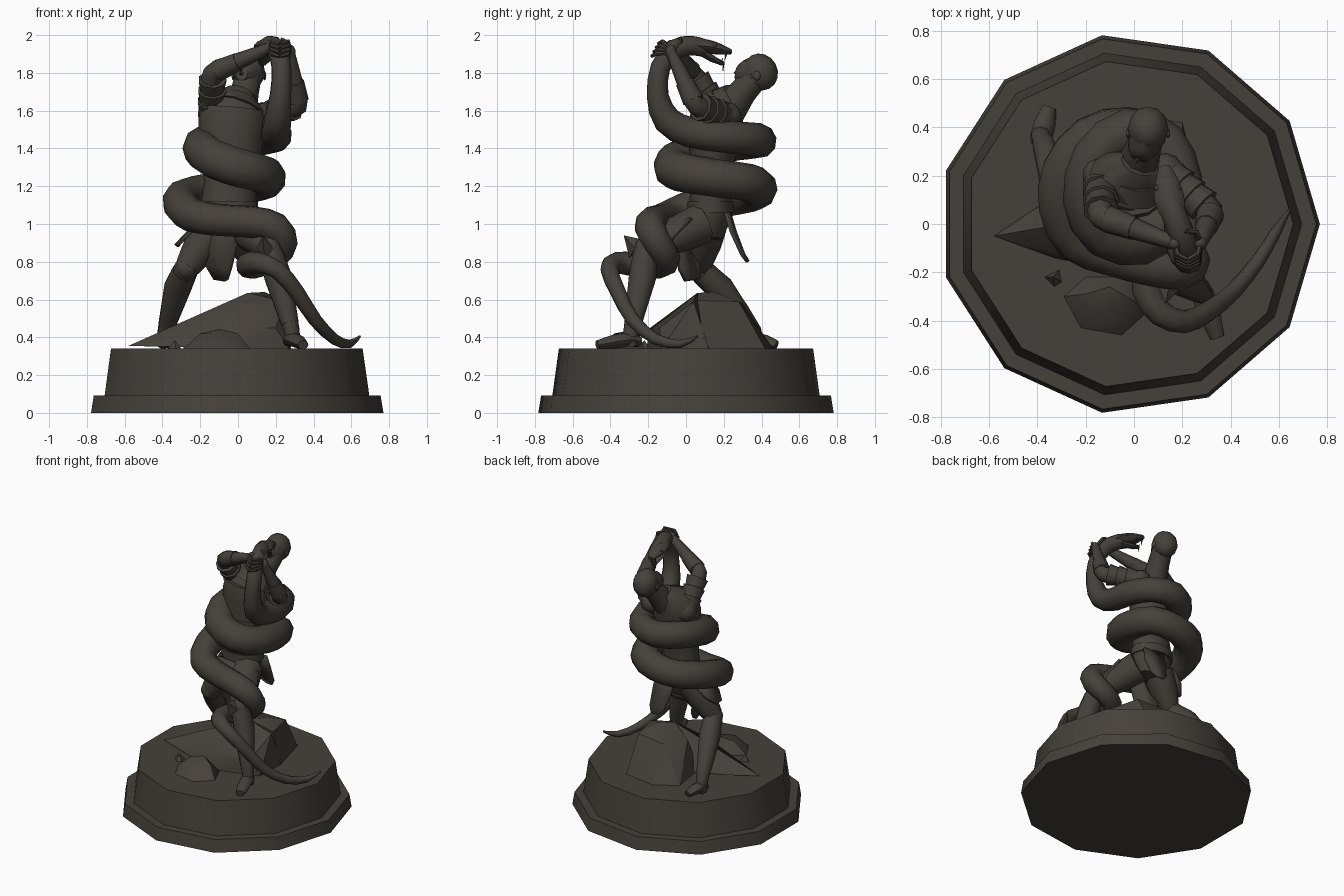
import bpy, bmesh, math
from mathutils import Vector, Matrix

bronze = bpy.data.materials.new("dark bronze")
bronze.diffuse_color = (0.060, 0.052, 0.043, 1)


def finish(name, bm, angle=40):
    bmesh.ops.recalc_face_normals(bm, faces=bm.faces)
    me = bpy.data.meshes.new(name)
    bm.to_mesh(me)
    bm.free()
    ob = bpy.data.objects.new(name, me)
    bpy.context.collection.objects.link(ob)
    me.materials.append(bronze)
    bpy.ops.object.select_all(action='DESELECT')
    bpy.context.view_layer.objects.active = ob
    ob.select_set(True)
    bpy.ops.object.shade_smooth_by_angle(angle=math.radians(angle))
    return ob


def tube(name, pts, sides=8, flat=1.0, ref=(1, 0, 0), sub=1, angle=50):
    """Sweep a ring through (x, y, z, radius) points; flat squashes it across ref."""
    P = [Vector(p) for p in pts]
    if sub > 1:                                   # Catmull-Rom refinement
        Q = []
        for i in range(len(P) - 1):
            a, b, c, d = P[max(i - 1, 0)], P[i], P[i + 1], P[min(i + 2, len(P) - 1)]
            for k in range(sub):
                t = k / sub
                Q.append(0.5 * (2 * b + (c - a) * t + (2 * a - 5 * b + 4 * c - d) * t * t
                                + (3 * b - a - 3 * c + d) * t ** 3))
        P = Q + [P[-1]]
    bm = bmesh.new()
    side, rings = Vector(ref), []
    for i, p in enumerate(P):
        tan = (P[min(i + 1, len(P) - 1)] - P[max(i - 1, 0)]).xyz.normalized()
        side = (side - tan * side.dot(tan)).normalized()
        other = tan.cross(side)
        rings.append([bm.verts.new(p.xyz + p.w * (side * math.cos(a) + other * math.sin(a) * flat))
                      for a in (2 * math.pi * k / sides for k in range(sides))])
    for r, s in zip(rings, rings[1:]):
        for k in range(sides):
            bm.faces.new((r[k], r[(k + 1) % sides], s[(k + 1) % sides], s[k]))
    bm.faces.new(rings[0])
    bm.faces.new(rings[-1])
    return finish(name, bm, angle)


def banded(name, a, b, n, r0, r1):
    """Overlapping flared bands from a to b."""
    a, b, pts = Vector(a), Vector(b), []
    for i in range(n):
        r = r0 + (r1 - r0) * i / max(n - 1, 1)
        for t, k in ((i + 0.02, 0.9), (i + 0.98, 1.06)):
            pts.append((*a.lerp(b, t / n), r * k))
    return tube(name, pts, 9, angle=42)


def ball(name, loc, size, tilt=0, seg=12):
    bm = bmesh.new()
    m = Matrix.Translation(loc) @ Matrix.Rotation(tilt, 4, 'X') @ Matrix.Diagonal((*size, 1))
    bmesh.ops.create_uvsphere(bm, u_segments=seg, v_segments=8, radius=1, matrix=m)
    return finish(name, bm, 60)


def hull(name, pts, angle=30):
    bm = bmesh.new()
    for p in pts:
        bm.verts.new(p)
    bmesh.ops.convex_hull(bm, input=bm.verts)
    return finish(name, bm, angle)


def cloth(name, rows, thick=0.018):
    """Strip of cloth given as left/right edge points from top to bottom."""
    bm = bmesh.new()
    v = [[bm.verts.new(p) for p in row] for row in rows]
    for r, s in zip(v, v[1:]):
        bm.faces.new((r[0], r[1], s[1], s[0]))
    ob = finish(name, bm, 30)
    mod = ob.modifiers.new("thickness", 'SOLIDIFY')
    mod.thickness, mod.offset = thick, 0


# Eleven-sided stepped plinth
bm = bmesh.new()
rings = [[bm.verts.new((r * math.cos(2 * math.pi * k / 11) - 0.02, r * math.sin(2 * math.pi * k / 11), z))
          for k in range(11)] for r, z in ((.79, 0), (.775, .092), (.715, .092), (.68, .34))]
for r, s in zip(rings, rings[1:]):
    for k in range(11):
        bm.faces.new((r[k], r[(k + 1) % 11], s[(k + 1) % 11], s[k]))
bm.faces.new(rings[0])
bm.faces.new(rings[-1])
finish("plinth", bm, 40)

# Rocks on the plinth
hull("rock_slab", [(-.58, -.05, .355), (-.4, .07, .36), (-.33, -.14, .35), (0, -.21, .34), (.27, -.13, .34),
                   (.28, .12, .34), (-.38, -.02, .44), (-.2, .02, .52), (.05, .06, .635), (.25, .04, .59),
                   (-.04, -.19, .45), (.2, -.14, .45), (0, .2, .34)])
hull("rock_block", [(-.16, .08, .34), (-.2, .36, .34), (-.05, .46, .34), (.2, .42, .34), (.28, .1, .34),
                    (-.1, .12, .56), (.05, .06, .635), (.14, .15, .64), (.25, .06, .595), (.2, .28, .59), (-.03, .3, .58)])
hull("front_boulder", [(-.29, -.3, .34), (-.22, -.43, .34), (-.05, -.46, .34), (.06, -.36, .34), (.0, -.22, .34),
                       (-.2, -.22, .34), (-.2, -.29, .42), (-.1, -.26, .445), (-.0, -.32, .42), (-.14, -.38, .42)], 50)
hull("pebble", [(-.37, -.22, .34), (-.33, -.26, .34), (-.3, -.24, .34), (-.31, -.19, .34), (-.335, -.22, .385)])

# Torso, pelvis and armour
tube("torso", [(-.04, .12, .92, .09), (-.05, .12, 1.0, .14), (-.05, .13, 1.1, .15), (-.045, .13, 1.22, .135),
               (-.04, .15, 1.38, .155), (-.03, .165, 1.53, .175), (-.02, .19, 1.62, .17), (.02, .25, 1.69, .08)],
     12, .76)
tube("breastplate", [(-.04, .14, 1.36, .16), (-.035, .15, 1.46, .172), (-.03, .155, 1.55, .18), (-.025, .16, 1.61, .17)],
     12, .76, angle=40)
tube("belt", [(-.05, .13, 1.06, .155), (-.05, .13, 1.12, .155)], 12, .78, angle=40)
tube("collar", [(-.02, .17, 1.60, .165), (0, .21, 1.66, .11)], 12, .8, angle=40)

# Head tilted back
tube("neck", [(.01, .23, 1.60, .09), (.035, .30, 1.70, .076), (.055, .37, 1.78, .07)], 9)
ball("skull", (.058, .395, 1.805), (.085, .09, .1), .5)
tube("face", [(.02, .27, 1.80, .035), (.03, .30, 1.795, .058), (.055, .37, 1.80, .08)], 8, 1.2)
hull("nose", [(.01, .25, 1.80), (.005, .28, 1.785), (.04, .275, 1.785), (.025, .29, 1.84)])
tube("jaw", [(.025, .265, 1.755, .03), (.035, .31, 1.735, .05), (.055, .37, 1.75, .06)], 8)
for sx in (-1, 1):
    ball("ear", (.058 + sx * .083, .375, 1.785), (.01, .02, .025), 0, 6)

# Arms reaching up to the serpent's throat
arms = {"right": ((-.14, .20, 1.57), (-.135, .03, 1.80), (.17, -.08, 1.935)),
        "left": ((.13, .22, 1.57), (.32, .05, 1.63), (.275, -.08, 1.91))}
for label, (s, e, h) in arms.items():
    S, E, H = Vector(s), Vector(e), Vector(h)
    tube(label + "_arm", [(*S, .072), (*S.lerp(E, .5), .066), (*E, .052), (*E.lerp(H, .3), .05), (*H, .028)], 8, sub=2)
    ball(label + "_shoulder", S, (.075, .075, .075), 0, 10)
    banded(label + "_sleeve_bands", S.lerp(E, .12), S.lerp(E, .85), 3, .074, .072)
    banded(label + "_cuff", E.lerp(H, .45), E.lerp(H, .08), 1, .055, .055)
    ball(label + "_palm", H, (.03, .03, .04), 0, 8)
    d = 1 if label == "right" else -1
    for i in range(4):
        z = 1.955 - i * .022
        tube(label + "_finger", [(*H, .013), (H.x + d * .01, -.125 - i * .012, z + .012, .012),
                                 (H.x + d * .05, -.145 - i * .012, z, .01)], 6)
    tube(label + "_thumb", [(*H, .015), (H.x + d * .02, -.03, 1.965, .013), (H.x + d * .05, -.03, 1.98, .01)], 6)

# Legs in a wide braced stance: hip, knee, calf, ankle, toe
legs = {"left": ((.02, .08, 1.0), (.165, -.21, .87), (.21, -.23, .72), (.285, -.29, .43), (.345, -.47, .365)),
        "right": ((-.12, .11, 1.0), (-.27, .06, .77), (-.32, .18, .66), (-.385, .36, .43), (-.35, .48, .365))}
for label, joints in legs.items():
    H, K, C, A, T = map(Vector, joints)
    tube(label + "_thigh", [(*H, .11), (*H.lerp(K, .45), .1), (*K, .068)], 9, sub=2)
    ball(label + "_knee", K, (.066, .066, .066), 0, 9)
    tube(label + "_shin", [(*K, .064), (*C, .068), (*A, .042), (A.x, A.y, .36, .04)], 9, sub=2)
    tube(label + "_greave", [(*K.lerp(C, .2), .068), (*C, .074), (*C.lerp(A, .85), .048)], 9, angle=45)
    heel = A - (T - A) * .25
    tube(label + "_foot", [(heel.x, heel.y, .375, .035), (A.x, A.y, .39, .048),
                           (*((A + T) / 2).xy, .378, .046), (T.x, T.y, .36, .03)], 8, .8, ref=(1, .3, 0))
hull("knee_point", [(.13, -.33, .94), (.1, -.25, .87), (.19, -.27, .87), (.14, -.3, .82), (.15, -.24, .92)])

# Hanging kilt panels
cloth("front_flap", [((-.17, .03, 1.06), (0, .0, 1.06)), ((-.18, .03, .92), (0, -.04, .92)),
                     ((-.165, .06, .78), (-.04, -.03, .76)), ((-.12, .07, .71), (-.06, .0, .70))], .03)
cloth("back_flap", [((-.06, .23, 1.06), (.09, .21, 1.06)), ((-.06, .26, .96), (.1, .24, .96)),
                    ((-.03, .305, .84), (.09, .295, .84)), ((.01, .33, .80), (.06, .325, .80))])
cloth("right_panel", [((-.19, .02, 1.02), (-.2, .18, 1.02)), ((-.27, .0, .94), (-.28, .16, .94)),
                      ((-.32, .04, .885), (-.33, .1, .885))])
cloth("left_panel", [((.07, -.06, 1.03), (.15, .03, 1.03)), ((.11, -.15, .93), (.2, -.07, .93)),
                     ((.14, -.14, .86), (.19, -.09, .86))])

# Serpent coiling from throat to tail
tube("serpent_body", [
    (.145, .10, 1.93, .05), (.17, .03, 1.945, .053), (.205, -.06, 1.925, .053), (.23, -.135, 1.83, .053),
    (.225, -.15, 1.68, .058), (.21, -.10, 1.55, .075), (.20, .02, 1.485, .08), (.2, .18, 1.465, .085),
    (.13, .34, 1.45, .088), (-.02, .39, 1.44, .092), (-.16, .28, 1.43, .095), (-.195, .1, 1.40, .1),
    (-.12, -.04, 1.34, .105), (.03, -.065, 1.29, .105), (.13, .02, 1.265, .102), (.155, .18, 1.24, .1),
    (.11, .33, 1.22, .1), (-.03, .385, 1.19, .1), (-.18, .35, 1.165, .1), (-.285, .22, 1.14, .1),
    (-.30, .07, 1.10, .096), (-.24, -.07, 1.045, .09), (-.09, -.13, 1.02, .086), (.08, -.175, 1.01, .085),
    (.2, -.19, .98, .082), (.24, -.15, .90, .076), (.19, -.10, .82, .072), (.08, -.14, .78, .07),
    (.055, -.27, .785, .066), (.11, -.37, .795, .056), (.21, -.405, .755, .048), (.31, -.36, .64, .042),
    (.41, -.28, .49, .036), (.51, -.16, .39, .03), (.59, -.03, .365, .022), (.645, .06, .405, .006)],
    10, sub=2, angle=60)

# Serpent head with open jaws
tube("serpent_skull", [(.16, .05, 1.945, .054), (.145, .11, 1.94, .062), (.135, .18, 1.925, .048), (.125, .24, 1.91, .022)],
     8, .6, sub=2)
tube("serpent_lower_jaw", [(.15, .08, 1.91, .045), (.14, .14, 1.875, .042), (.13, .195, 1.845, .018)], 8, .45)
for sx in (-.022, .022):
    tube("upper_fang", [(.13 + sx, .215, 1.91, .007), (.13 + sx, .205, 1.865, .001)], 5)
    tube("lower_fang", [(.13 + sx * .7, .185, 1.85, .006), (.13 + sx * .7, .195, 1.88, .001)], 5)
    ball("serpent_eye", (.14 + sx * 2, .15, 1.945), (.012, .014, .01), 0, 6)
tube("serpent_tongue", [(.14, .15, 1.88, .008), (.13, .2, 1.855, .006), (.125, .195, 1.81, .002)], 5)
